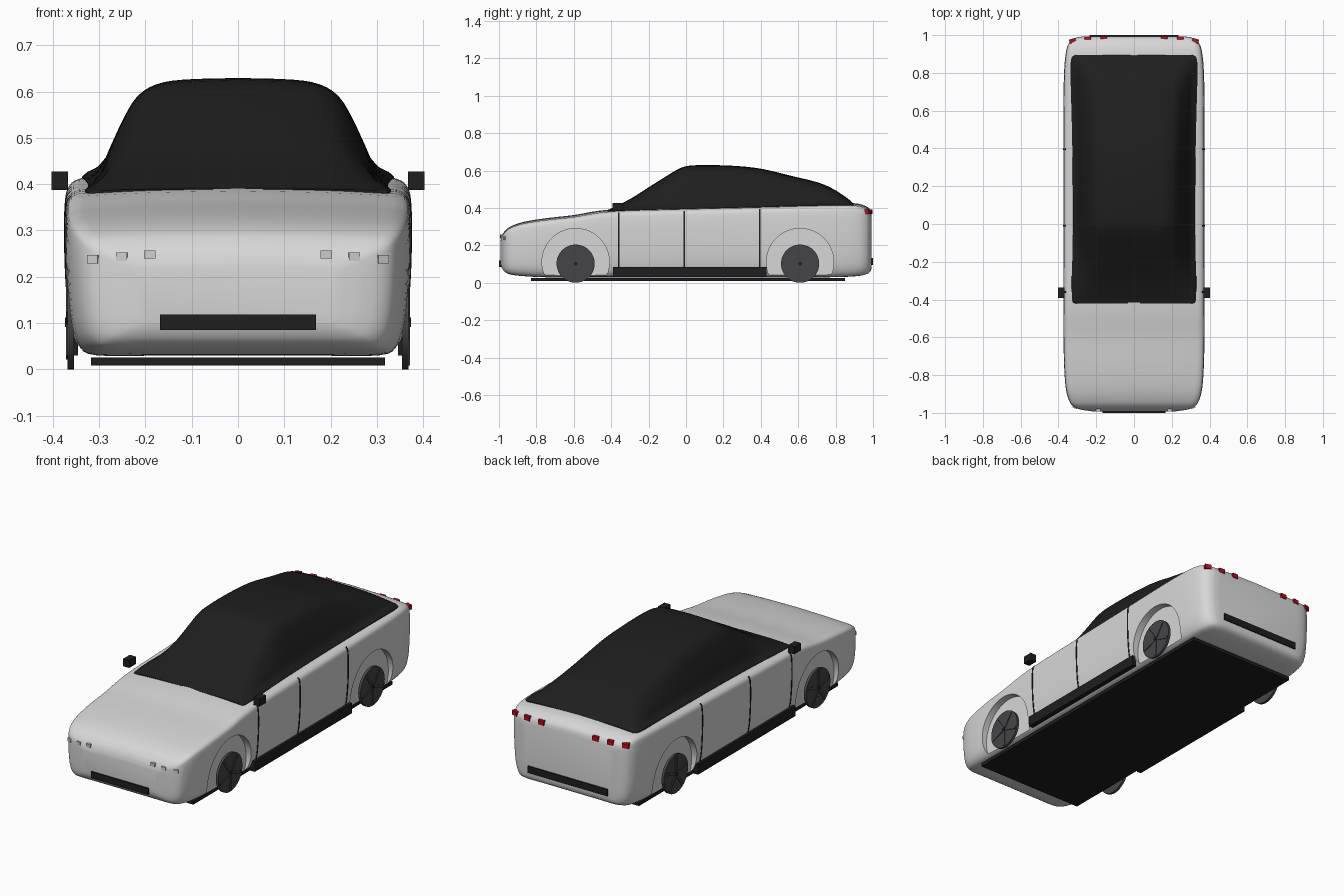
import bpy, bmesh, math
from mathutils import Vector, Matrix

old = bpy.data.objects.get("Cube")
if old:
    bpy.data.objects.remove(old, do_unlink=True)


def material(name, color, rough=0.5):
    m = bpy.data.materials.new(name)
    m.use_nodes = True
    m.diffuse_color = (*color, 1)
    node = m.node_tree.nodes["Principled BSDF"]
    node.inputs["Base Color"].default_value = (*color, 1)
    node.inputs["Roughness"].default_value = rough
    return m


SILVER = material("silver paint", (0.68, 0.68, 0.68))
BLACK = material("black trim", (0.013, 0.013, 0.013))
WHEEL = material("dark grey wheel", (0.06, 0.06, 0.066))
LAMP = material("pale lamp", (0.62, 0.62, 0.62))
RED = material("red lamp", (0.45, 0.004, 0.015))


def finish(name, bm, mat, smooth=None):
    bmesh.ops.recalc_face_normals(bm, faces=bm.faces)
    me = bpy.data.meshes.new(name)
    bm.to_mesh(me)
    bm.free()
    me.materials.append(mat)
    ob = bpy.data.objects.new(name, me)
    bpy.context.collection.objects.link(ob)
    if smooth:
        shade(ob, smooth)
    return ob


def shade(ob, angle):
    bpy.ops.object.select_all(action='DESELECT')
    ob.select_set(True)
    bpy.context.view_layer.objects.active = ob
    bpy.ops.object.shade_smooth_by_angle(angle=math.radians(angle))


def box(name, center, size, mat, turn=0):
    bm = bmesh.new()
    bmesh.ops.create_cube(bm, size=1, matrix=Matrix.Translation(center)
                          @ Matrix.Rotation(turn, 4, 'Z') @ Matrix.Diagonal((*size, 1)))
    return finish(name, bm, mat)


def spline(pts, n):
    """Catmull-Rom curve through points of any dimension."""
    p = [Vector(q) for q in pts]
    p = [p[0] * 2 - p[1]] + p + [p[-1] * 2 - p[-2]]
    out = []
    for a, b, c, d in zip(p, p[1:], p[2:], p[3:]):
        for i in range(n):
            t = i / n
            out.append(0.5 * (2 * b + (c - a) * t + (2 * a - 5 * b + 4 * c - d) * t * t
                              + (3 * b - a - 3 * c + d) * t ** 3))
    return out + [p[-2]]


def loft(name, halves, mat, smooth):
    """Skin mirrored half sections, each a list of (x, y, z) from x = 0 to x = 0."""
    bm = bmesh.new()
    rings = []
    for h in halves:
        full = h + [(-x, y, z) for x, y, z in h[-2:0:-1]]
        rings.append([bm.verts.new(c) for c in full])
    for r, s in zip(rings, rings[1:]):
        for i in range(len(r)):
            j = (i + 1) % len(r)
            bm.faces.new((r[i], r[j], s[j], s[i]))
    bm.faces.new(rings[0])
    bm.faces.new(rings[-1])
    return finish(name, bm, mat, smooth)


# Body: stations of (y, half width, bottom, top) and one normalised half section
stations = spline([
    (-.992, .22, .10, .225), (-.985, .27, .08, .25), (-.97, .315, .06, .275),
    (-.94, .342, .045, .30), (-.87, .361, .036, .325), (-.75, .370, .03, .345),
    (-.6, .373, .03, .362), (-.4, .373, .03, .392), (0, .374, .03, .405),
    (.4, .374, .03, .415), (.75, .372, .03, .425), (.9, .362, .035, .425),
    (.96, .343, .045, .41), (.985, .31, .06, .39), (.993, .27, .08, .365)], 4)
section = spline([
    (0, 0), (.5, 0), (.82, .002), (.92, .055), (.97, .2), (.993, .45), (1, .72),
    (.993, .88), (.975, .935), (.93, .962), (.85, .972), (.5, .99), (0, 1)], 3)


def body_at(y):
    for a, b in zip(stations, stations[1:]):
        if a[0] <= y <= b[0]:
            return a.lerp(b, (y - a[0]) / (b[0] - a[0]))
    return stations[-1]


def body_half(st):
    y, w, lo, hi = st
    return [(u * w, y, lo + v * (hi - lo)) for u, v in section]


body = loft("body", [body_half(s) for s in stations], SILVER, None)

# Wheel arch recesses
AXLES = {"front": -.59, "rear": .61}
for side in (1, -1):
    for y in AXLES.values():
        bm = bmesh.new()
        bmesh.ops.create_cone(bm, cap_ends=True, segments=64, radius1=.18, radius2=.18, depth=.1,
                              matrix=Matrix.Translation((side * .385, y, .11))
                              @ Matrix.Rotation(math.pi / 2, 4, 'Y'))
        cutter = finish("arch_cutter", bm, SILVER)
        cutter.hide_render = True
        mod = body.modifiers.new("arch", 'BOOLEAN')
        mod.operation = 'DIFFERENCE'
        mod.solver = 'EXACT'
        mod.object = cutter
        bpy.context.view_layer.objects.active = body
        bpy.ops.object.modifier_apply(modifier=mod.name)
        bpy.data.objects.remove(cutter, do_unlink=True)
shade(body, 32)

# Glass canopy: stations of (y, half width, roof height)
roof = spline([
    (-.42, .31, .388), (-.405, .327, .395), (-.3, .33, .447), (-.2, .327, .51),
    (-.1, .325, .573), (-.03, .324, .613), (.03, .324, .627), (.15, .324, .629),
    (.3, .325, .622), (.42, .327, .606), (.56, .33, .572), (.7, .334, .538),
    (.78, .336, .505), (.84, .336, .468), (.88, .33, .438), (.895, .31, .422)], 3)
glass_section = spline([(1, 0), (.91, .13), (.85, .35), (.76, .63), (.67, .83),
                        (.545, .94), (.36, .985), (0, 1)], 3)
halves = []
for y, w, top in roof:
    _, _, lo, hi = body_at(y)
    edge = lo + .968 * (hi - lo) + .003
    h = max(top - edge, .008)
    power = .2 + .8 * min(1, h / .13)
    halves.append([(0, y, edge - .03), (w, y, edge - .03)]
                  + [(u * w, y, edge + h * max(v, 0) ** power) for u, v in glass_section])
loft("glass_canopy", halves, BLACK, 40)

# Door seams: thin strips that follow the body side
for side, label in ((1, "left"), (-1, "right")):
    for n, y in enumerate((-.36, -.01, .395)):
        bm = bmesh.new()
        pts = [p for p, (u, v) in zip(body_half(body_at(y)), section) if u > .95 and .1 < v < .95]
        rows = [[bm.verts.new((side * (x + out), y + dy, z))
                 for dy, out in ((-.004, -.003), (-.004, .002), (.004, .002), (.004, -.003))]
                for x, _, z in pts]
        for r, s in zip(rows, rows[1:]):
            for i in range(4):
                j = (i + 1) % 4
                bm.faces.new((r[i], r[j], s[j], s[i]))
        bm.faces.new(rows[0])
        bm.faces.new(rows[-1])
        finish(f"door_seam_{label}_{n + 1}", bm, BLACK)

    # Mirrors, sills and lamps
    box(f"{label}_mirror", (side * .385, -.365, .407), (.036, .055, .04), BLACK)
    box(f"{label}_sill", (side * .359, .02, .057), (.026, .82, .055), BLACK)
    for n, (x, y, z, turn) in enumerate(((.19, -.981, .248, .05), (.25, -.977, .243, .15),
                                         (.31, -.964, .238, .4))):
        box(f"{label}_headlamp_{n + 1}", (side * x, y, z), (.024, .024, .018), LAMP, side * turn)
    for n, (x, y, turn) in enumerate(((.16, .985, 0), (.245, .982, .1), (.325, .97, .3))):
        box(f"{label}_tail_lamp_{n + 1}", (side * x, y, .38), (.034, .022, .024), RED, -side * turn)

    # Wheels: thin discs with five raised spokes and a hub
    for end, y in AXLES.items():
        bm = bmesh.new()
        place = Matrix.Translation((side * .361, y, .102)) @ Matrix.Rotation(side * math.pi / 2, 4, 'Y')
        bmesh.ops.create_cone(bm, cap_ends=True, segments=48, radius1=.102, radius2=.102,
                              depth=.014, matrix=place)
        for k in range(5):
            spoke = (Matrix.Rotation(k * math.tau / 5, 4, 'Z') @ Matrix.Translation((.052, 0, .008))
                     @ Matrix.Diagonal((.084, .014, .006, 1)))
            bmesh.ops.create_cube(bm, size=1, matrix=place @ spoke)
        finish(f"{end}_{label}_wheel", bm, WHEEL, 35)
        bm = bmesh.new()
        bmesh.ops.create_cone(bm, cap_ends=True, segments=16, radius1=.01, radius2=.01, depth=.006,
                              matrix=place @ Matrix.Translation((0, 0, .01)))
        finish(f"{end}_{label}_hub", bm, BLACK, 35)

# Vents and floor plate
box("front_vent", (0, -.985, .102), (.336, .03, .034), BLACK)
box("rear_vent", (0, .983, .113), (.47, .034, .036), BLACK)
box("floor_plate", (0, .01, .017), (.635, 1.68, .018), BLACK)
